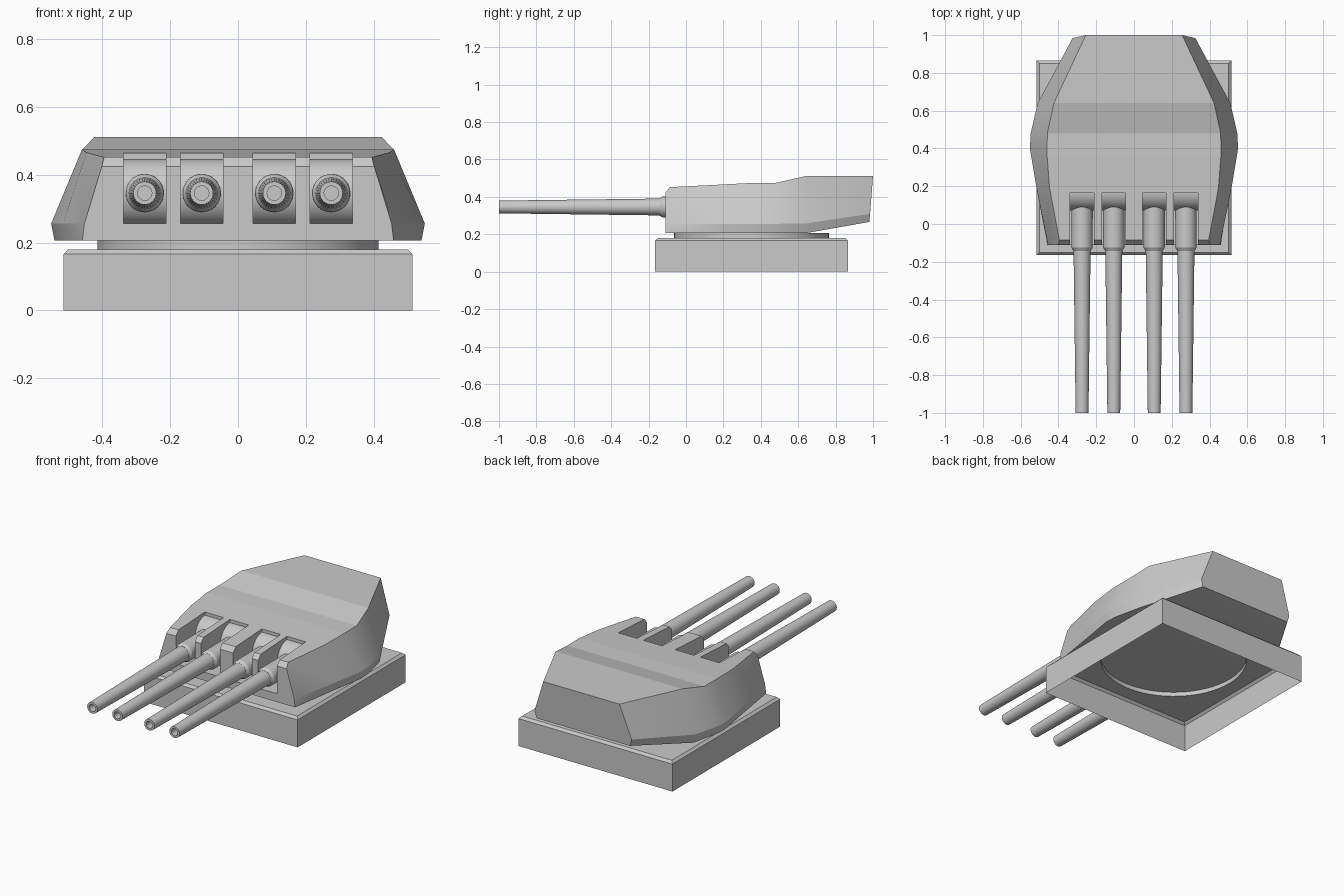
import bpy, bmesh
from math import sin, cos, pi, radians

cube = bpy.data.objects.get("Cube")
if cube:
    bpy.data.objects.remove(cube, do_unlink=True)

GREY = (0.59, 0.59, 0.59, 1)
grey = bpy.data.materials.new("matte_grey")
grey.use_nodes = True
grey.diffuse_color = GREY
grey.node_tree.nodes["Principled BSDF"].inputs["Base Color"].default_value = GREY


def loft(name, rings, cap_start=False, cap_end=False, smooth=30):
    """Skin a list of equal-length point loops, with optional end caps."""
    bm = bmesh.new()
    loops = [[bm.verts.new(p) for p in ring] for ring in rings]
    n = len(loops[0])
    for a, b in zip(loops, loops[1:]):
        for i in range(n):
            j = (i + 1) % n
            bm.faces.new((a[i], a[j], b[j], b[i]))
    if cap_start:
        bm.faces.new(loops[0])
    if cap_end:
        bm.faces.new(loops[-1])
    bmesh.ops.recalc_face_normals(bm, faces=bm.faces)
    mesh = bpy.data.meshes.new(name)
    bm.to_mesh(mesh)
    bm.free()
    mesh.materials.append(grey)
    obj = bpy.data.objects.new(name, mesh)
    bpy.context.collection.objects.link(obj)
    if smooth:
        shade(obj, smooth)
    return obj


def shade(obj, angle):
    bpy.ops.object.select_all(action='DESELECT')
    obj.select_set(True)
    bpy.context.view_layer.objects.active = obj
    bpy.ops.object.shade_smooth_by_angle(angle=radians(angle))


def angles(n):
    return [2 * pi * i / n for i in range(n)]


CY = 0.35  # rotation centre of the mount


def square(half, z):
    pts = []
    for a in angles(64):
        k = half / max(abs(cos(a)), abs(sin(a)))
        pts.append((k * cos(a), CY + k * sin(a), z))
    return pts


def circle(r, z):
    return [(r * cos(a), CY + r * sin(a), z) for a in angles(64)]


# Open-bottomed base with chamfered top and round opening
loft("base", [square(0.515, 0), square(0.515, 0.166),
              square(0.501, 0.18), circle(0.414, 0.18)], smooth=0)

# Turning ring between base and hull
loft("turning_ring", [circle(0.414, 0.18), circle(0.414, 0.207)])

# Hull stations: (y, half width, z) at bottom edge, belt and roof edge
stations = [
    ((-0.11, 0.459, 0.206), (-0.11, 0.453, 0.256), (-0.11, 0.402, 0.424)),
    ((-0.085, 0.463, 0.206), (-0.085, 0.46, 0.256), (-0.085, 0.395, 0.452)),
    ((0.19, 0.506, 0.206), (0.19, 0.516, 0.256), (0.19, 0.447, 0.466)),
    ((0.4, 0.541, 0.206), (0.4, 0.551, 0.256), (0.36, 0.46, 0.475)),
    ((0.48, 0.536, 0.206), (0.48, 0.547, 0.256), (0.48, 0.459, 0.475)),
    ((0.64, 0.5, 0.206), (0.64, 0.51, 0.258), (0.64, 0.424, 0.511)),
    ((0.98, 0.312, 0.266), (0.984, 0.325, 0.309), (1.0, 0.255, 0.511)),
]
hull = loft("hull", [[(-x, y, z) for y, x, z in s] + [(x, y, z) for y, x, z in reversed(s)]
                     for s in stations], True, True, smooth=0)

GUN_X = (-0.275, -0.107, 0.107, 0.275)
GUN_Z = 0.346
SLOT = 0.063


def box_ring(x, y):
    return [(x - SLOT, y, 0.256), (x + SLOT, y, 0.256),
            (x + SLOT, y, 0.6), (x - SLOT, y, 0.6)]


# Cut a gun slot through the front and roof for each gun
for gx in GUN_X:
    cutter = loft("slot_cutter", [box_ring(gx, -0.3), box_ring(gx, 0.165)], True, True, smooth=0)
    cutter.hide_render = True
    mod = hull.modifiers.new("slot", 'BOOLEAN')
    mod.operation = 'DIFFERENCE'
    mod.solver = 'EXACT'
    mod.object = cutter
    bpy.context.view_layer.objects.active = hull
    bpy.ops.object.modifier_apply(modifier=mod.name)
    bpy.data.objects.remove(cutter, do_unlink=True)

# Smooth flanks, flat roof plates
shade(hull, 20)
for face in hull.data.polygons:
    if face.normal.z > 0.9:
        face.use_smooth = False


def drum_ring(x):
    return [(x, 0.172 + 0.1 * cos(a), GUN_Z + 0.1 * sin(a)) for a in angles(48)]


def gun_ring(x, y, r):
    return [(x + r * cos(a), y, GUN_Z + r * sin(a)) for a in angles(32)]


# (y, radius) profiles along the gun
collar = [(0.12, 0.057), (-0.125, 0.056), (-0.142, 0.046)]
barrel = [(-0.1, 0.046), (-0.142, 0.045), (-1.0, 0.034), (-1.0, 0.021), (-0.93, 0.021)]

for i, gx in enumerate(GUN_X, 1):
    loft(f"gun_drum_{i}", [drum_ring(gx - SLOT), drum_ring(gx + SLOT)], True, True)
    loft(f"gun_collar_{i}", [gun_ring(gx, y, r) for y, r in collar], False, True)
    loft(f"gun_barrel_{i}", [gun_ring(gx, y, r) for y, r in barrel], True, True)
